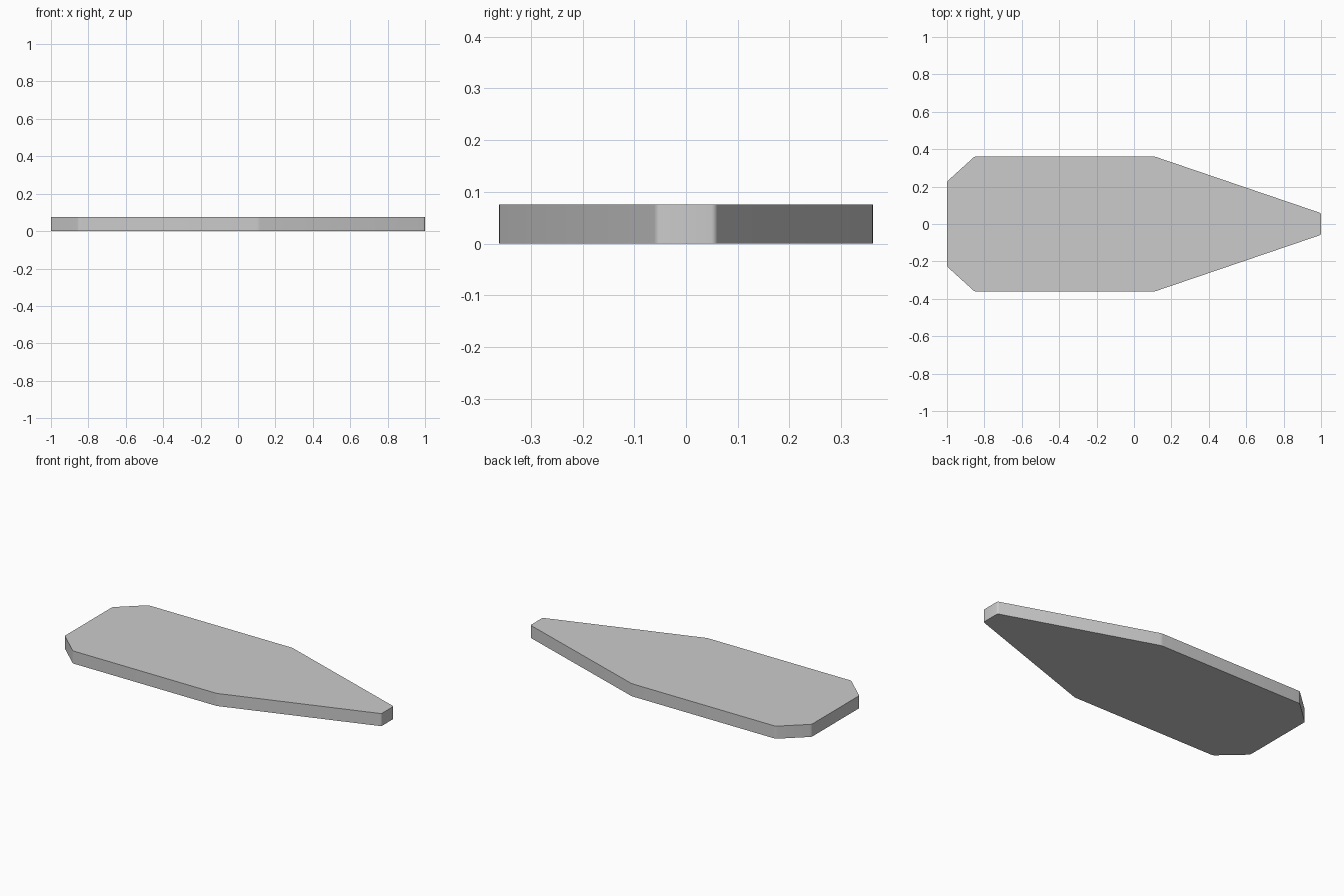
import bpy, bmesh

if "Cube" in bpy.data.objects:
    bpy.data.objects.remove(bpy.data.objects["Cube"])

HEIGHT = 0.076
# Half outline of the tapered plate, mirrored across the x axis
half = [(1.0, 0.058), (0.11, 0.361), (-0.852, 0.361), (-1.0, 0.227)]
outline = half + [(x, -y) for x, y in reversed(half)]

# Plate: extruded outline
bm = bmesh.new()
face = bm.faces.new([bm.verts.new((x, y, 0)) for x, y in outline])
top = bmesh.ops.extrude_face_region(bm, geom=[face])["geom"]
bmesh.ops.translate(bm, vec=(0, 0, HEIGHT),
                    verts=[v for v in top if isinstance(v, bmesh.types.BMVert)])
bmesh.ops.recalc_face_normals(bm, faces=bm.faces)

# Small rounding on the vertical corners
corners = [e for e in bm.edges if abs(e.verts[0].co.z - e.verts[1].co.z) > 0.01]
bmesh.ops.bevel(bm, geom=corners, offset=0.009, segments=4, profile=0.5,
                affect='EDGES')

mesh = bpy.data.meshes.new("tapered_plate")
bm.to_mesh(mesh)
bm.free()
plate = bpy.data.objects.new("tapered_plate", mesh)
bpy.context.collection.objects.link(plate)

# Smooth corners, sharp rims
bpy.context.view_layer.objects.active = plate
plate.select_set(True)
bpy.ops.object.shade_smooth_by_angle(angle=0.52)
